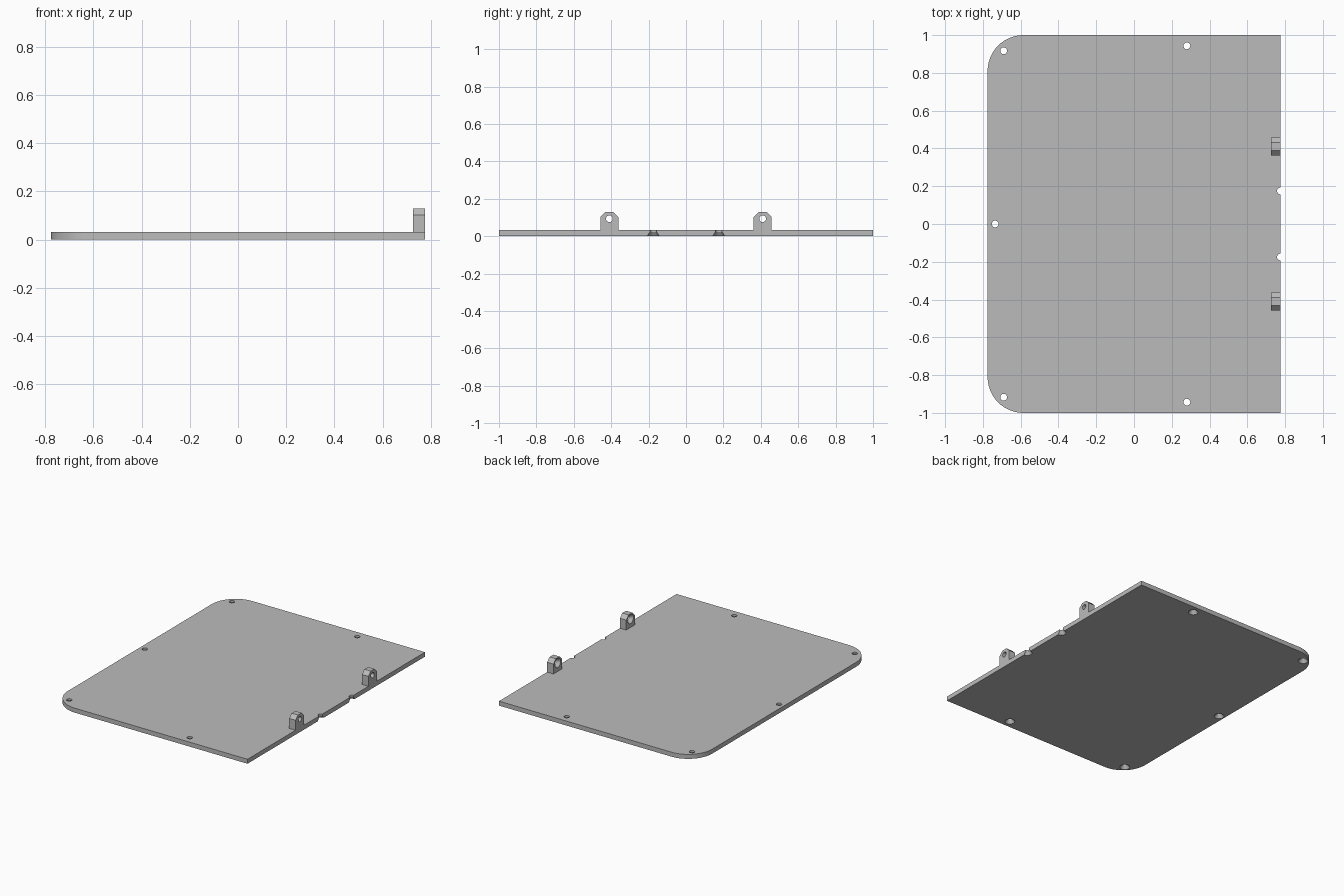
import bpy, bmesh, math
from mathutils import Matrix, Vector

cube = bpy.data.objects.get("Cube")
if cube:
    bpy.data.objects.remove(cube, do_unlink=True)

HALF_X, HALF_Y, THICK = 0.775, 1.0, 0.032
CORNER = 0.19
HOLE_R, SINK_R, SINK_DEPTH = 0.018, 0.033, 0.022

grey = bpy.data.materials.new("plain grey")
grey.use_nodes = True
colour = (0.5, 0.5, 0.5, 1)
grey.diffuse_color = colour
grey.node_tree.nodes["Principled BSDF"].inputs["Base Color"].default_value = colour


def make_object(name, bm):
    bmesh.ops.recalc_face_normals(bm, faces=bm.faces)
    mesh = bpy.data.meshes.new(name)
    bm.to_mesh(mesh)
    bm.free()
    mesh.materials.append(grey)
    obj = bpy.data.objects.new(name, mesh)
    bpy.context.collection.objects.link(obj)
    return obj


def extrude_outline(name, points, direction):
    bm = bmesh.new()
    face = bm.faces.new([bm.verts.new(p) for p in points])
    top = bmesh.ops.extrude_face_region(bm, geom=[face])["geom"]
    verts = [g for g in top if isinstance(g, bmesh.types.BMVert)]
    bmesh.ops.translate(bm, verts=verts, vec=Vector(direction))
    return make_object(name, bm)


def add_countersunk_hole(bm, matrix, length):
    """Lathed cutter: wide mouth at the origin, tapering to a straight bore."""
    slope = (SINK_R - HOLE_R) / SINK_DEPTH
    over = 0.01
    profile = [(SINK_R + slope * over, -over), (HOLE_R, SINK_DEPTH),
               (HOLE_R, length + over)]
    n = 32
    rings = [[bm.verts.new(matrix @ Vector((r * math.cos(math.tau * i / n),
                                            r * math.sin(math.tau * i / n), z)))
              for i in range(n)] for r, z in profile]
    for a, b in zip(rings, rings[1:]):
        for i in range(n):
            j = (i + 1) % n
            bm.faces.new((a[i], a[j], b[j], b[i]))
    bm.faces.new(rings[0][::-1])
    bm.faces.new(rings[-1])


def cut(obj, cutter):
    mod = obj.modifiers.new("holes", 'BOOLEAN')
    mod.operation = 'DIFFERENCE'
    mod.solver = 'EXACT'
    mod.object = cutter
    bpy.context.view_layer.objects.active = obj
    bpy.ops.object.modifier_apply(modifier=mod.name)
    bpy.data.objects.remove(cutter, do_unlink=True)
    bpy.ops.object.select_all(action='DESELECT')
    obj.select_set(True)
    bpy.ops.object.shade_smooth_by_angle(angle=math.radians(25))


# Base plate with two rounded corners on its right side
outline = [(HALF_X, -HALF_Y, 0), (HALF_X, HALF_Y, 0)]
for side, start in ((1, 90), (-1, 180)):
    for i in range(17):
        a = math.radians(start + 90 * i / 16)
        outline.append((-HALF_X + CORNER + CORNER * math.cos(a),
                        side * (HALF_Y - CORNER) + CORNER * math.sin(a), 0))
plate = extrude_outline("base_plate", outline, (0, 0, THICK))

# Screw holes countersunk from below, including two edge notches
holes = [(-0.735, 0)]
for s in (1, -1):
    holes += [(-0.69, s * 0.917), (0.28, s * 0.943), (HALF_X, s * 0.175)]
bm = bmesh.new()
for x, y in holes:
    add_countersunk_hole(bm, Matrix.Translation((x, y, 0)), THICK)
cut(plate, make_object("plate_hole_cutter", bm))

# Chamfered mounting lugs with a sideways hole
W, TOP, CHAMFER, DEPTH = 0.048, 0.13, 0.027, 0.05
for name, y in (("back_lug", 0.41), ("front_lug", -0.41)):
    x = HALF_X - DEPTH
    section = [(-W, THICK), (W, THICK), (W, TOP - CHAMFER),
               (W - CHAMFER, TOP), (CHAMFER - W, TOP), (-W, TOP - CHAMFER)]
    lug = extrude_outline(name, [(x, y + u, z) for u, z in section], (DEPTH, 0, 0))
    bm = bmesh.new()
    sideways = Matrix.Translation((x, y, 0.093)) @ Matrix.Rotation(math.pi / 2, 4, 'Y')
    add_countersunk_hole(bm, sideways, DEPTH)
    cut(lug, make_object(name + "_cutter", bm))
